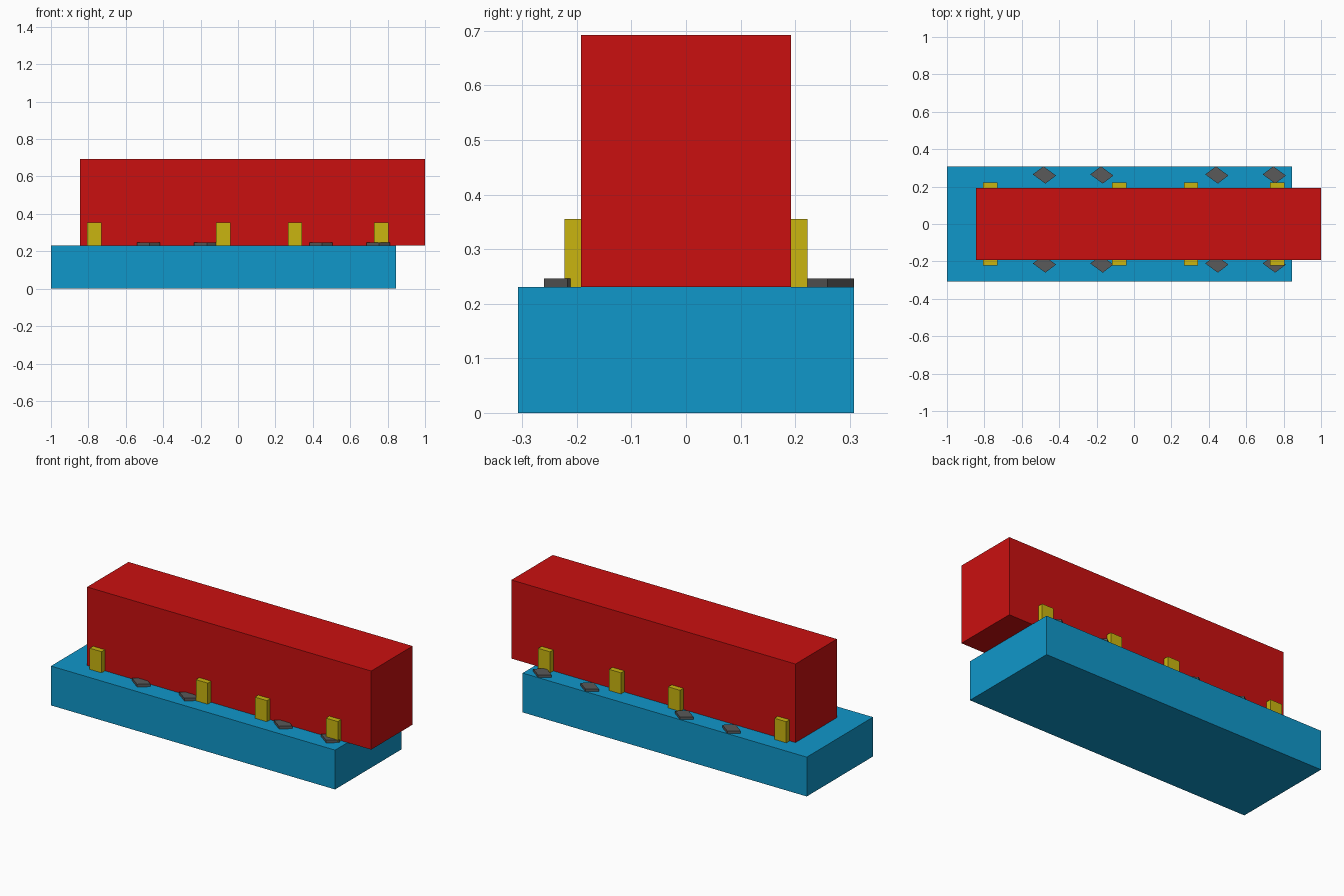
import bpy
import bmesh

if "Cube" in bpy.data.objects:
    bpy.data.objects.remove(bpy.data.objects["Cube"])

def material(name, r, g, b):
    m = bpy.data.materials.new(name)
    m.diffuse_color = (r, g, b, 1)
    m.use_nodes = True
    m.node_tree.nodes["Principled BSDF"].inputs["Base Color"].default_value = m.diffuse_color
    return m

BLUE = material("blue", 0.005, 0.31, 0.59)
RED = material("red", 0.59, 0.005, 0.005)
YELLOW = material("yellow", 0.59, 0.46, 0.005)
GREY = material("dark grey", 0.1, 0.1, 0.1)

def prism(name, outline, z0, z1, mat):
    """Extrude a flat outline upward from z0 to z1."""
    bm = bmesh.new()
    face = bm.faces.new([bm.verts.new((x, y, z0)) for x, y in outline])
    top = bmesh.ops.extrude_face_region(bm, geom=[face])["geom"]
    bmesh.ops.translate(bm, vec=(0, 0, z1 - z0),
                        verts=[v for v in top if isinstance(v, bmesh.types.BMVert)])
    bmesh.ops.recalc_face_normals(bm, faces=bm.faces)
    mesh = bpy.data.meshes.new(name)
    bm.to_mesh(mesh)
    bm.free()
    mesh.materials.append(mat)
    bpy.context.collection.objects.link(bpy.data.objects.new(name, mesh))

def box(name, x0, x1, y0, y1, z0, z1, mat):
    prism(name, [(x0, y0), (x1, y0), (x1, y1), (x0, y1)], z0, z1, mat)

BASE_TOP = 0.231

# Wide lower slab and the narrower block standing on it
box("base_slab", -1, 0.846, -0.3075, 0.3075, 0, BASE_TOP, BLUE)
box("upper_block", -0.846, 1, -0.192, 0.192, BASE_TOP, 0.6925, RED)

# Upright tabs against both long sides of the block
for i, x in enumerate((-0.769, -0.079, 0.305, 0.766)):
    for side, y0, y1 in (("front", -0.223, -0.192), ("back", 0.192, 0.223)):
        box(f"{side}_tab_{i + 1}", x - 0.0385, x + 0.0385, y0, y1,
            BASE_TOP, 0.355, YELLOW)

# Diamond plates lying on the slab
for i, x in enumerate((-0.479, -0.172, 0.443, 0.75)):
    for side, y in (("front", -0.214), ("back", 0.262)):
        prism(f"{side}_diamond_plate_{i + 1}",
              [(x - 0.062, y + 0.003), (x + 0.005, y - 0.046),
               (x + 0.062, y - 0.003), (x - 0.005, y + 0.046)],
              BASE_TOP, 0.2465, GREY)
